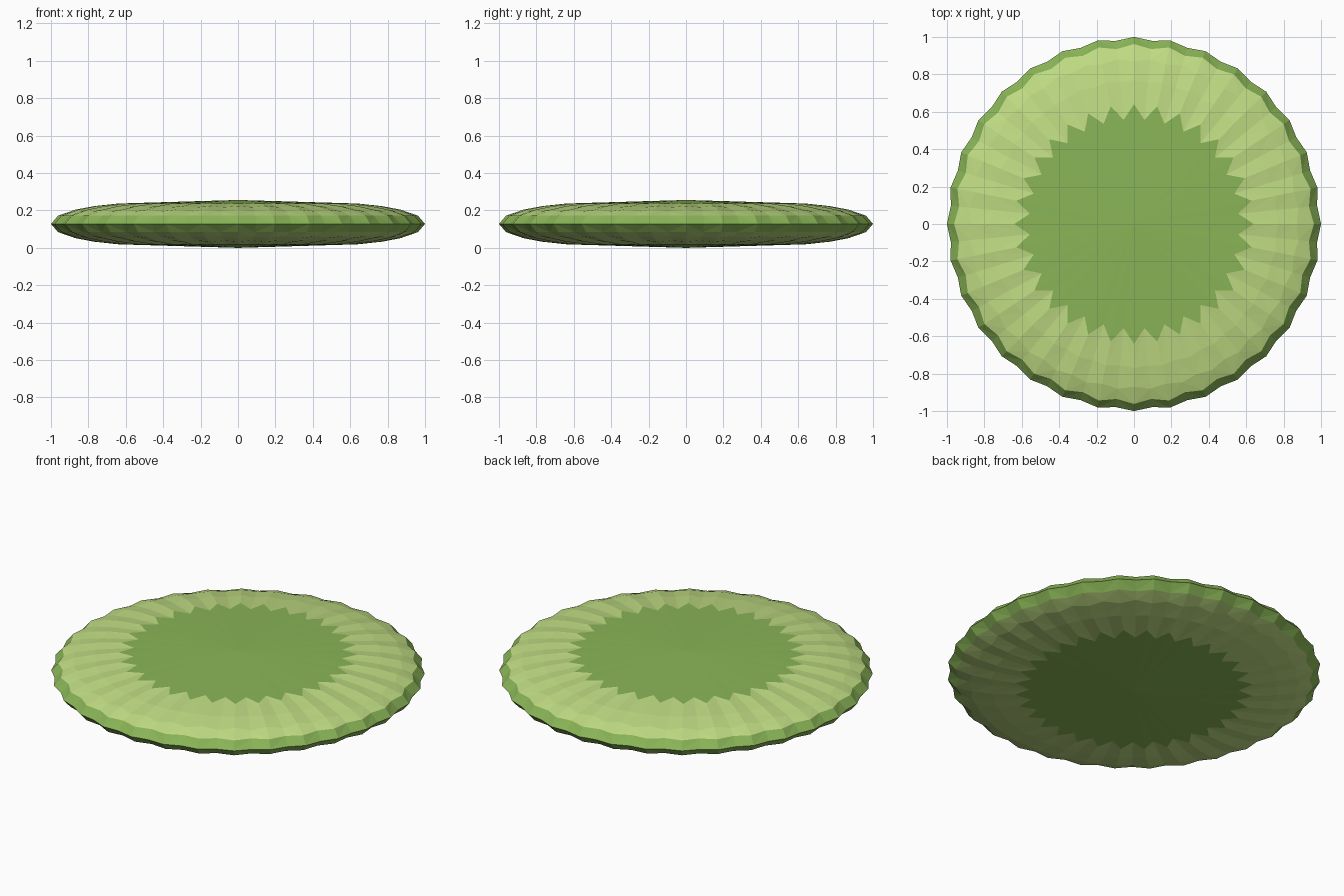
import bpy, bmesh, math

if "Cube" in bpy.data.objects:
    bpy.data.objects.remove(bpy.data.objects["Cube"])

LOBES = 32
N = LOBES * 2
MID = 0.128


def material(name, rgb):
    m = bpy.data.materials.new(name)
    m.diffuse_color = (*rgb, 1)
    m.use_nodes = True
    m.node_tree.nodes["Principled BSDF"].inputs["Base Color"].default_value = m.diffuse_color
    return m


green = material("mid green", (0.253, 0.462, 0.095))
light = material("pale green", (0.52, 0.71, 0.225))

# Rings from rim to star: (ridge radius, ridge height, groove radius, groove height)
RINGS = [
    (1.00, 0.000, 0.984, 0.000),
    (0.962, 0.044, 0.940, 0.044),
    (0.87, 0.076, 0.885, 0.066),
    (0.77, 0.095, 0.76, 0.089),
    (0.64, 0.109, 0.56, 0.111),
]
# Band colours: rim, then three pale bands, then the star
BAND_MATS = [0, 1, 1, 1]

bm = bmesh.new()


def ring(spec, side):
    verts = []
    for i in range(N):
        r, h = spec[:2] if i % 2 == 0 else spec[2:]
        a = 2 * math.pi * i / N
        verts.append(bm.verts.new((r * math.cos(a), r * math.sin(a), MID + side * h)))
    return verts


# Fluted upper and lower shells sharing the rim
rim = ring(RINGS[0], 1)
for side in (1, -1):
    outer = rim
    for spec, mat in zip(RINGS[1:], BAND_MATS):
        inner = ring(spec, side)
        for i in range(N):
            j = (i + 1) % N
            # split each quad so the diagonals mirror about every ridge
            a, b, c, d = outer[i], outer[j], inner[j], inner[i]
            tris = [(a, b, c), (a, c, d)] if i % 2 == 0 else [(a, b, d), (b, c, d)]
            for t in tris:
                bm.faces.new(t).material_index = mat
        outer = inner
    # Star-shaped centre rising to a shallow point
    tip = bm.verts.new((0, 0, MID + side * 0.128))
    for i in range(N):
        bm.faces.new((outer[i], outer[(i + 1) % N], tip)).material_index = 0

bmesh.ops.recalc_face_normals(bm, faces=bm.faces)
mesh = bpy.data.meshes.new("fluted_disc")
bm.to_mesh(mesh)
bm.free()
mesh.materials.append(green)
mesh.materials.append(light)
obj = bpy.data.objects.new("fluted_disc", mesh)
bpy.context.collection.objects.link(obj)
